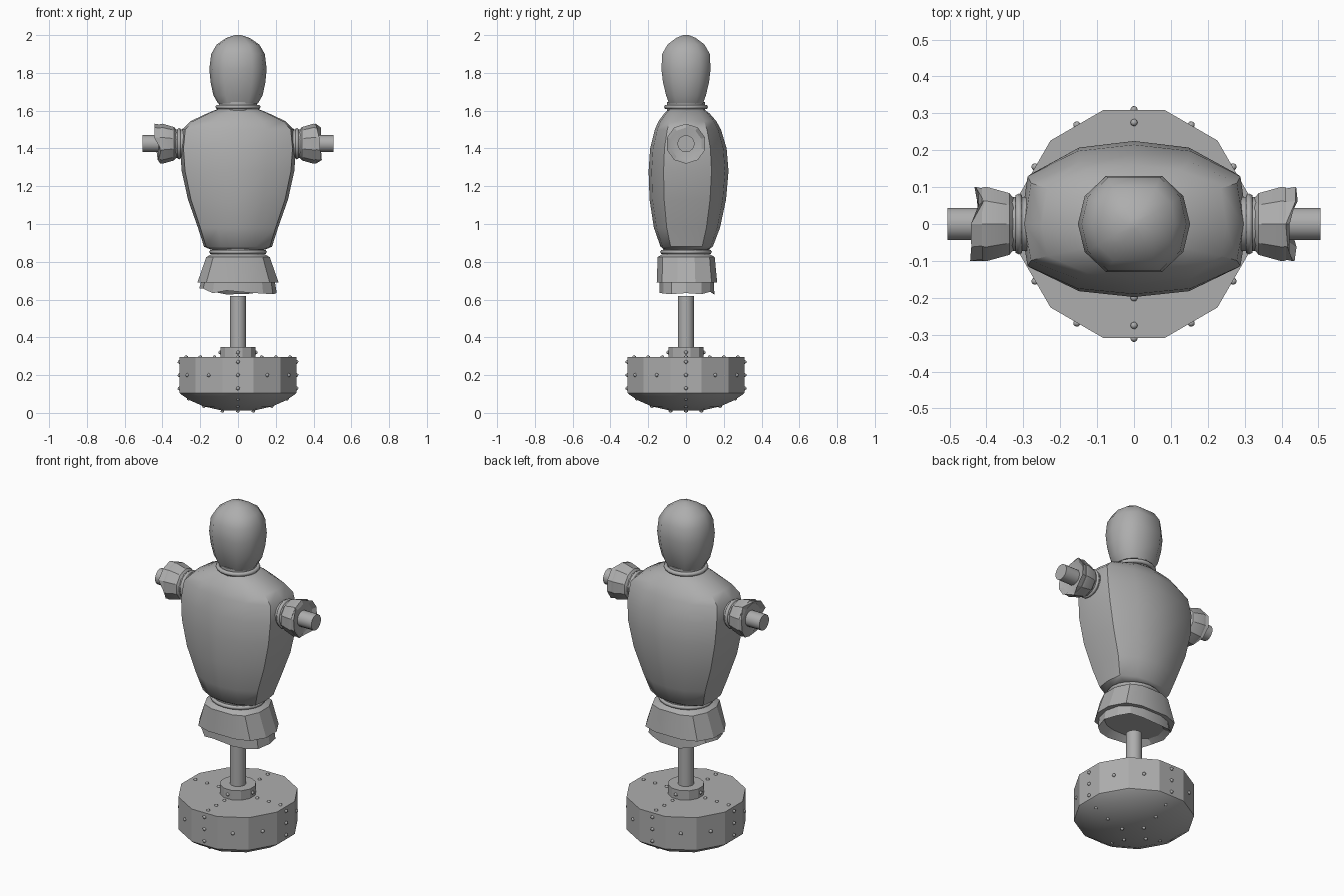
import bpy, bmesh, math, random
from mathutils import Matrix, Vector

cube = bpy.data.objects.get("Cube")
if cube:
    bpy.data.objects.remove(cube, do_unlink=True)
random.seed(4)

grey = bpy.data.materials.new("plain grey")
grey.use_nodes = True
grey.diffuse_color = (0.42, 0.42, 0.42, 1)
grey.node_tree.nodes["Principled BSDF"].inputs["Base Color"].default_value = (0.42, 0.42, 0.42, 1)


def finish(name, bm, angle=35, matrix=None):
    bmesh.ops.recalc_face_normals(bm, faces=bm.faces)
    if matrix:
        bm.transform(matrix)
    mesh = bpy.data.meshes.new(name)
    bm.to_mesh(mesh)
    bm.free()
    mesh.materials.append(grey)
    ob = bpy.data.objects.new(name, mesh)
    bpy.context.collection.objects.link(ob)
    bpy.ops.object.select_all(action="DESELECT")
    ob.select_set(True)
    bpy.context.view_layer.objects.active = ob
    if angle:
        bpy.ops.object.shade_smooth_by_angle(angle=math.radians(angle))
    return ob


def polygon(n, turn=0.0):
    return [(math.cos((i + turn) * math.tau / n), math.sin((i + turn) * math.tau / n)) for i in range(n)]


def mirrored(quarter):
    """Full outline from a quarter running from +x to +y."""
    half = quarter + [(-x, y) for x, y in reversed(quarter) if x > 0]
    return half + [(x, -y) for x, y in reversed(half) if y > 0]


def loft(name, outline, sections, angle=35, ragged=None, matrix=None):
    """Sections are (height, half width, front depth, back depth)."""
    bm = bmesh.new()
    rings = []
    for k, (z, rx, front, back) in enumerate(sections):
        ring = []
        for x, y in outline:
            jag = random.uniform(-0.022, 0.022) if k == ragged else 0
            ring.append(bm.verts.new((x * rx, y * (back if y > 0 else front), z + jag)))
        rings.append(ring)
    n = len(outline)
    for a, b in zip(rings, rings[1:]):
        for i in range(n):
            j = (i + 1) % n
            bm.faces.new((a[i], a[j], b[j], b[i]))
    bm.faces.new(rings[0])
    bm.faces.new(rings[-1])
    return finish(name, bm, angle, matrix)


def lathe(name, n, profile, turn=0.0, **kw):
    """Profile is (height, radius)."""
    return loft(name, polygon(n, turn), [(z, r, r, r) for z, r in profile], **kw)


def ring(name, rx, ry, z, thick, matrix=None):
    bm = bmesh.new()
    loops = [[bm.verts.new(((rx + thick * c) * x, (ry + thick * c) * y, z + thick * s))
              for c, s in polygon(6)] for x, y in polygon(20)]
    for a, b in zip(loops, loops[1:] + loops[:1]):
        for i in range(6):
            j = (i + 1) % 6
            bm.faces.new((a[i], b[i], b[j], a[j]))
    finish(name, bm, 70, matrix)


# Riveted base, collar and pole
lathe("base_drum", 12, [(0.012, 0.085), (0.035, 0.19), (0.065, 0.26), (0.1, 0.315), (0.105, 0.32), (0.295, 0.32)],
      turn=0.5, angle=25)
lathe("pole_collar", 12, [(0.29, 0.097), (0.35, 0.097)], turn=0.5, angle=25)
lathe("pole", 14, [(0.3, 0.043), (0.62, 0.043)])

bm = bmesh.new()
for k in range(12):
    spots = [(0.31, 0.2)]
    if k % 3 == 0:
        spots += [(0.31, 0.27), (0.31, 0.13), (0.275, 0.295), (0.2, 0.295), (0.125, 0.295),
                  (0.094, 0.32), (0.26, 0.075), (0.18, 0.036), (0.082, 0.011)]
    for r, z in spots:
        a = k * math.tau / 12
        place = Matrix.Translation((r * math.cos(a), r * math.sin(a), z))
        bmesh.ops.create_icosphere(bm, subdivisions=1, radius=0.011, matrix=place)
finish("rivets", bm, 60)

# Skirt with torn hem
body = mirrored([(1, 0), (0.94, 0.6), (0.5, 0.92), (0, 1)])
skirt = mirrored([(1, 0.3), (0.78, 0.82), (0.4, 1)])
loft("skirt", skirt, [(0.69, 0.215, 0.155, 0.165), (0.825, 0.168, 0.15, 0.152), (0.84, 0.14, 0.125, 0.125)], 25)
loft("torn_hem", mirrored([(1, 0), (0.9, 0.55), (0.65, 0.85), (0.3, 1)]),
     [(0.675, 0.17, 0.11, 0.115), (0.646, 0.205, 0.14, 0.15), (0.695, 0.195, 0.14, 0.148)], 20, ragged=1)

# Waist
loft("waist", polygon(16), [(0.83, 0.138, 0.122, 0.125), (0.885, 0.138, 0.122, 0.125)])
ring("waist_ring", 0.142, 0.126, 0.852, 0.011)

# Torso
loft("torso", body, [
    (0.865, 0.145, 0.115, 0.12), (0.88, 0.18, 0.135, 0.142), (0.98, 0.212, 0.17, 0.18),
    (1.13, 0.265, 0.193, 0.212), (1.28, 0.298, 0.198, 0.225), (1.4, 0.307, 0.19, 0.215),
    (1.5, 0.297, 0.165, 0.185), (1.545, 0.25, 0.145, 0.16), (1.585, 0.165, 0.115, 0.125),
    (1.61, 0.105, 0.09, 0.092)], 42)

# Neck and head
lathe("neck", 16, [(1.6, 0.1), (1.645, 0.1)])
ring("neck_ring", 0.108, 0.105, 1.62, 0.012)
loft("head", mirrored([(1, 0), (0.88, 0.58), (0.5, 1)]), [
    (1.638, 0.105, 0.09, 0.09), (1.68, 0.13, 0.105, 0.105), (1.75, 0.145, 0.122, 0.122),
    (1.82, 0.152, 0.13, 0.13), (1.9, 0.142, 0.126, 0.126), (1.95, 0.113, 0.098, 0.098),
    (1.985, 0.062, 0.052, 0.052), (2.0, 0.016, 0.014, 0.014)], 50)

# Arm stumps with torn sleeves
for side, sign in (("left", 1), ("right", -1)):
    turn = Matrix.Translation((0, 0, 1.425)) @ Matrix.Rotation(sign * math.pi / 2, 4, "Y")
    lathe(side + "_shoulder_joint", 14, [(0.26, 0.075), (0.34, 0.075)], matrix=turn)
    ring(side + "_shoulder_ring", 0.073, 0.073, 0.312, 0.01, matrix=turn)
    lathe(side + "_sleeve", 10, [(0.325, 0.072), (0.338, 0.088), (0.4, 0.106), (0.412, 0.104)], angle=30, matrix=turn)
    lathe(side + "_torn_cuff", 10, [(0.4, 0.099), (0.425, 0.106), (0.422, 0.085), (0.415, 0.05)],
          angle=20, ragged=1, matrix=turn)
    lathe(side + "_arm_rod", 14, [(0.35, 0.045), (0.505, 0.045)], matrix=turn)
